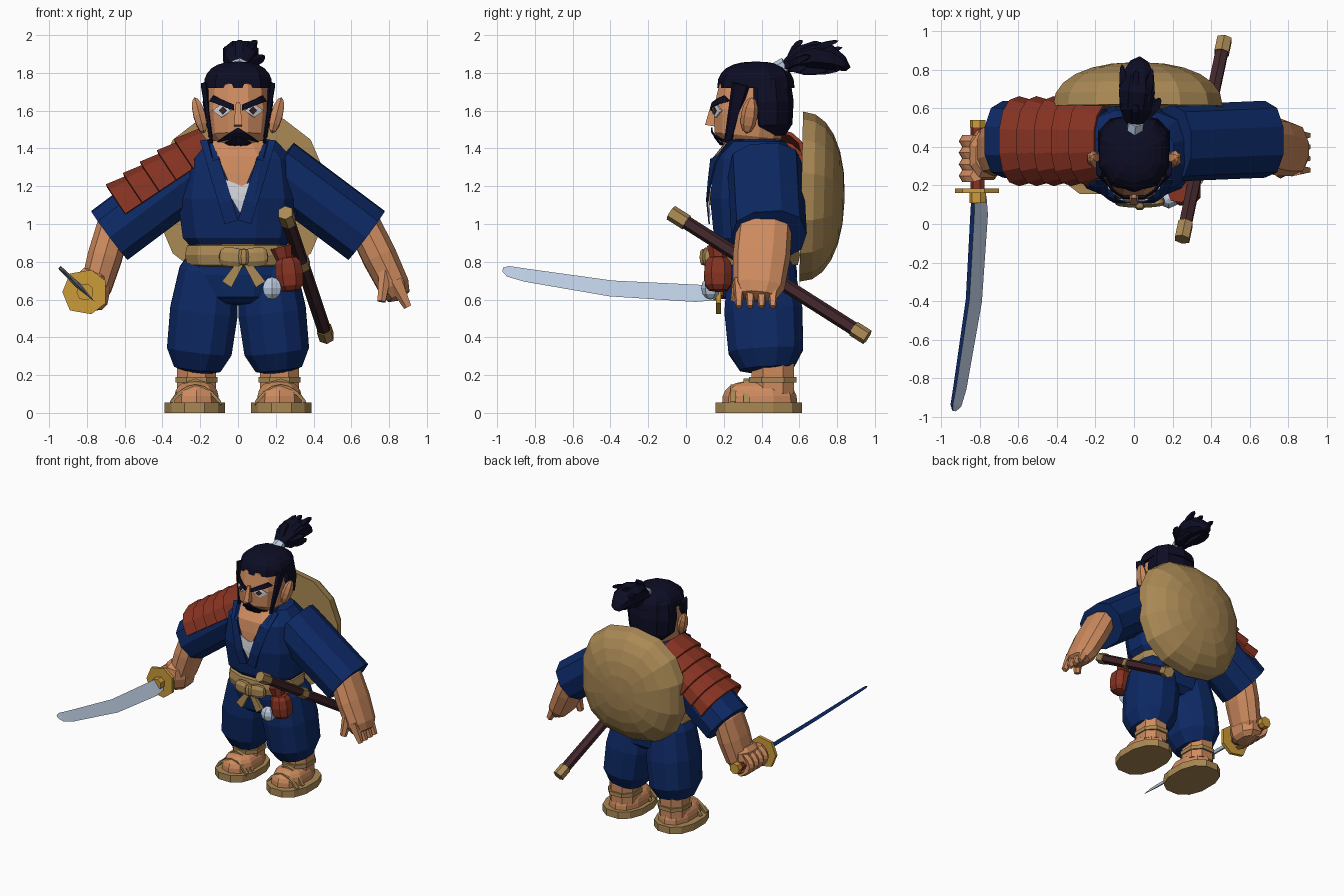
import bpy, bmesh, math, random
from mathutils import Vector
from mathutils.bvhtree import BVHTree

random.seed(4)
cube = bpy.data.objects.get("Cube")
if cube:
    bpy.data.objects.remove(cube, do_unlink=True)

ALONG_X, ALONG_Y = Vector((1, 0, 0)), Vector((0, 1, 0))
ROWS = 7


def material(name, *rgb):
    result = bpy.data.materials.new(name)
    result.use_nodes = True
    result.diffuse_color = (*rgb, 1)
    shader = result.node_tree.nodes["Principled BSDF"]
    shader.inputs["Base Color"].default_value = (*rgb, 1)
    return result


navy = material("navy cloth", .004, .022, .13)
skin = material("skin", .62, .26, .115)
hair = material("black hair", .004, .004, .018)
straw = material("straw", .4, .25, .09)
red = material("red lacquer", .24, .033, .016)
gold = material("gold", .6, .33, .04)
steel = material("steel", .5, .6, .75)
wood = material("dark wood", .055, .02, .024)
linen = material("white linen", .65, .67, .7)


def finish(name, bm, mat):
    bmesh.ops.recalc_face_normals(bm, faces=bm.faces)
    mesh = bpy.data.meshes.new(name)
    bm.to_mesh(mesh)
    bm.free()
    mesh.materials.append(mat)
    obj = bpy.data.objects.new(name, mesh)
    bpy.context.collection.objects.link(obj)
    return obj


def thicken(obj, amount):
    modifier = obj.modifiers.new("thickness", "SOLIDIFY")
    modifier.thickness, modifier.offset = amount, 0
    return obj


def pair(obj):
    obj.modifiers.new("mirror", "MIRROR").use_mirror_merge = False
    return obj


def part(name, mat, start, end, wide, deep, rounding=None, taper=1, sides=8,
         side=ALONG_X, bend=(0, 0, 0), half=False, arc=None):
    """Tube from start to end, or a rounded form when given a rounding power."""
    bm = bmesh.new()
    start, end, bend = Vector(start), Vector(end), Vector(bend)
    axis = (end - start).normalized()
    u = (side - axis * side.dot(axis)).normalized()
    v = axis.cross(u)
    first, last = arc or (0, math.tau)
    shift = .5 if sides > 3 and not arc else 0
    rings = []
    for row in range(ROWS):
        t = row / (ROWS - 1)
        h, radius = 2 * t - 1, 1
        if rounding:
            phi = 1.55 * (t if half else h)
            h = math.copysign(abs(math.sin(phi)) ** (2 / rounding), phi)
            radius = math.cos(phi) ** (2 / rounding)
        t = (h + 1) / 2
        radius *= 1 + (taper - 1) * t
        centre = start.lerp(end, t) + bend * (1 - h * h)
        ring = []
        for k in range(sides + bool(arc)):
            angle = first + (last - first) * (k + shift) / sides
            c, s = [math.copysign(abs(w) ** .85, w) for w in (math.cos(angle), math.sin(angle))]
            ring.append(bm.verts.new(centre + radius * (u * c * wide + v * s * deep)))
        rings.append(ring)
    for lower, upper in zip(rings, rings[1:]):
        for k in range(sides):
            j = (k + 1) % len(lower)
            bm.faces.new((lower[k], lower[j], upper[j], upper[k]))
    if not arc:
        bm.faces.new(rings[0])
        bm.faces.new(rings[-1])
    return finish(name, bm, mat)


def plate(name, mat, target, outline, lift=.006):
    """Thin plate drawn in the front plane and laid on the target's front."""
    tree = BVHTree.FromPolygons([vert.co for vert in target.data.vertices],
                                [face.vertices for face in target.data.polygons])
    bm = bmesh.new()
    bm.faces.new([bm.verts.new((x, 0, z)) for x, z in outline])
    bmesh.ops.triangulate(bm, faces=bm.faces)
    bmesh.ops.subdivide_edges(bm, edges=bm.edges, cuts=3, use_grid_fill=True)
    for vert in bm.verts:
        hit = tree.ray_cast(vert.co - ALONG_Y, ALONG_Y)[0]
        vert.co.y = (hit.y if hit else .25) - lift
    return thicken(finish(name, bm, mat), .008)


def diamond(x, z, width, height):
    return [(x - width, z), (x, z - height), (x + width, z), (x, z + height)]


# Torso with open collar and undershirt
torso = part("torso", navy, (0, .37, .8), (0, .37, 1.47), .33, .25, 3, sides=12)
plate("chest", skin, torso, [(-.14, 1.44), (0, 1.1), (.14, 1.44)])
plate("undershirt", linen, torso, [(-.1, 1.25), (.02, 1.04), (.12, 1.25), (.02, 1.2)], .011)
pair(plate("collar", navy, torso, [(.13, 1.45), (.2, 1.44), (.07, 1), (0, 1.02)], .018))
part("neck", skin, (0, .38, 1.36), (0, .37, 1.5), .12, .12)

# Sleeves and trousers
pair(part("sleeves", navy, (.2, .42, 1.3), (.68, .44, .94), .165, .2, sides=10))
pair(part("trouser_legs", navy, (.22, .43, .2), (.14, .39, .88), .2, .23, 3, .85, 12))
part("trouser_seat", navy, (0, .39, .57), (0, .38, .9), .28, .21, 4, sides=12)

# Belt with bow
part("belt", straw, (0, .37, .77), (0, .37, .9), .29, .24, 6, sides=12)
part("bow_knot", straw, (.03, .1, .78), (.03, .1, .87), .03, .03, 3)
for way in (-1, 1):
    part("bow_loop", straw, (.03, .11, .82), (.03 + way * .13, .12, .83), .03, .055, 3, side=ALONG_Y)
    part("bow_tail", straw, (.03, .11, .82), (.03 + way * .09, .11, .68), .02, .01, taper=2, sides=4)

# Feet and sandals
pair(part("feet", skin, (.22, .39, -.1), (.22, .39, .17), .125, .2, 3, half=True, sides=10))
pair(part("ankles", skin, (.22, .46, .1), (.22, .46, .26), .11, .12))
pair(part("ankle_straps", straw, (.22, .46, .16), (.22, .46, .19), .12, .135))
pair(part("sandal_soles", straw, (.23, .385, 0), (.23, .385, .055), .165, .235, sides=12))
for y, rise in ((.25, .09), (.32, .12)):
    pair(part("instep_straps", straw, (.09, y, .05), (.36, y, .05), .02, .015,
              sides=4, side=ALONG_Y, bend=(0, 0, rise)))

# Left arm with open hand
part("left_forearm", skin, (.64, .42, 1.05), (.86, .38, .6), .1, .16, 4, .9, 10)
for finger in range(4):
    y = .28 + .06 * finger
    part("left_finger", skin, (.83, y, .7), (.9, y, .56), .045, .035, taper=.5, sides=5)
part("left_thumb", skin, (.78, .29, .75), (.76, .26, .59), .04, .04, taper=.6, sides=6)

# Right arm with closed fist
part("right_forearm", skin, (-.64, .42, 1.05), (-.77, .37, .6), .1, .15, 4, .9, 10)
part("right_fist", skin, (-.78, .36, .54), (-.76, .36, .77), .1, .14, 3)
for finger in range(4):
    y = .25 + .06 * finger
    part("right_finger", skin, (-.82, y, .73), (-.8, y, .55), .03, .033, sides=5, bend=(-.07, 0, 0))

# Sword: a triangular blade with a dark spine
grip = Vector((-.81, 0, .64))
for name, mat, near, far, radius in (("sword_handle", red, .15, .5, .038), ("sword_pommel", gold, .5, .54, .042),
                                     ("sword_guard", gold, .16, .185, .12), ("blade_collar", gold, .11, .17, .045)):
    part(name, mat, grip + ALONG_Y * near, grip + ALONG_Y * far, radius, radius, sides=7)
edge = Vector((1, 0, -1)).normalized()
blade = part("sword_blade", steel, grip + ALONG_Y * .18, (-.935, -.97, .76), .08, .018, 6, .7, 3,
             side=edge, bend=edge * .05)
blade.data.materials.append(navy)
for face in blade.data.polygons:
    face.material_index = int(face.normal.dot(edge) < -.8)

# Shoulder armour of overlapping plates
inner, outer = Vector((-.12, .43, 1.37)), Vector((-.57, .43, 1.07))
for band in range(5):
    thicken(part("shoulder_plate", red, inner.lerp(outer, band / 5), inner.lerp(outer, (band + 1.3) / 5),
                 .19, .155, taper=1.18, sides=7, side=ALONG_Y, arc=(math.pi, math.tau)), .02)

# Straw hat carried on the back
part("back_hat", straw, (.02, .38, 1.15), (.02, .84, 1.14), .45, .45, 2.2, half=True, sides=14)

# Scabbard, pouch and charm
mouth, tip = Vector((.25, -.08, 1.06)), Vector((.47, .96, .4))
for name, mat, near, far, radius in (("scabbard", wood, .05, .95, .036), ("scabbard_mouth", straw, 0, .08, .042),
                                     ("scabbard_band", straw, .38, .43, .042), ("scabbard_tip", straw, .93, 1, .042)):
    part(name, mat, mouth.lerp(tip, near), mouth.lerp(tip, far), radius, radius, sides=6)
part("pouch", red, (.28, .17, .64), (.26, .17, .83), .08, .08, 3)
part("pouch_frill", red, (.25, .17, .8), (.23, .17, .88), .04, .04, taper=1.5, sides=7)
part("charm", steel, (.18, .13, .6), (.18, .13, .72), .055, .05, 2, sides=6)

# Head and face
head = part("head", skin, (0, .32, 1.39), (0, .36, 1.8), .178, .2, 3, sides=12)
part("nose", skin, (0, .15, 1.64), (0, .13, 1.52), .015, .02, taper=2, sides=4)
pair(part("ears", skin, (.18, .32, 1.48), (.23, .35, 1.67), .035, .045, 2, sides=6))
pair(plate("eyes", linen, head, diamond(.085, 1.6, .05, .035)))
pair(plate("pupils", wood, head, diamond(.08, 1.6, .02, .02), .011))
pair(plate("eyebrows", hair, head, [(.02, 1.6), (.02, 1.63), (.13, 1.68), (.15, 1.65)], .014))
plate("moustache", hair, head, [(-.12, 1.43), (0, 1.46), (.12, 1.43), (0, 1.51)], .014)
plate("goatee", hair, head, diamond(0, 1.43, .07, .035), .018)

# Hair, topknot and loose locks
part("hair_cap", hair, (0, .37, 1.58), (0, .37, 1.86), .19, .205, 2.5, half=True, sides=10)
part("hair_back", hair, (0, .44, 1.45), (0, .42, 1.84), .195, .14, 3, sides=10)
pair(part("sideburns", hair, (.18, .29, 1.74), (.14, .22, 1.43), .02, .05, taper=.4, sides=5))
part("hair_tie", steel, (0, .46, 1.8), (.01, .53, 1.84), .045, .045, sides=6)
part("ponytail", hair, (0, .5, 1.82), (.03, .87, 1.83), .1, .08, 2, bend=(0, 0, .07))
for lock in range(14):
    angle = lock * math.tau / 7
    out = Vector((math.cos(angle), 0, math.sin(angle)))
    root = Vector((.01, .53, 1.84))
    end = Vector((.03, random.uniform(.6, .85), 1.89)) + out * random.uniform(.07, .11)
    part("ponytail_lock", hair, root, end, .03, .025, 2, sides=4, bend=out * .02)
